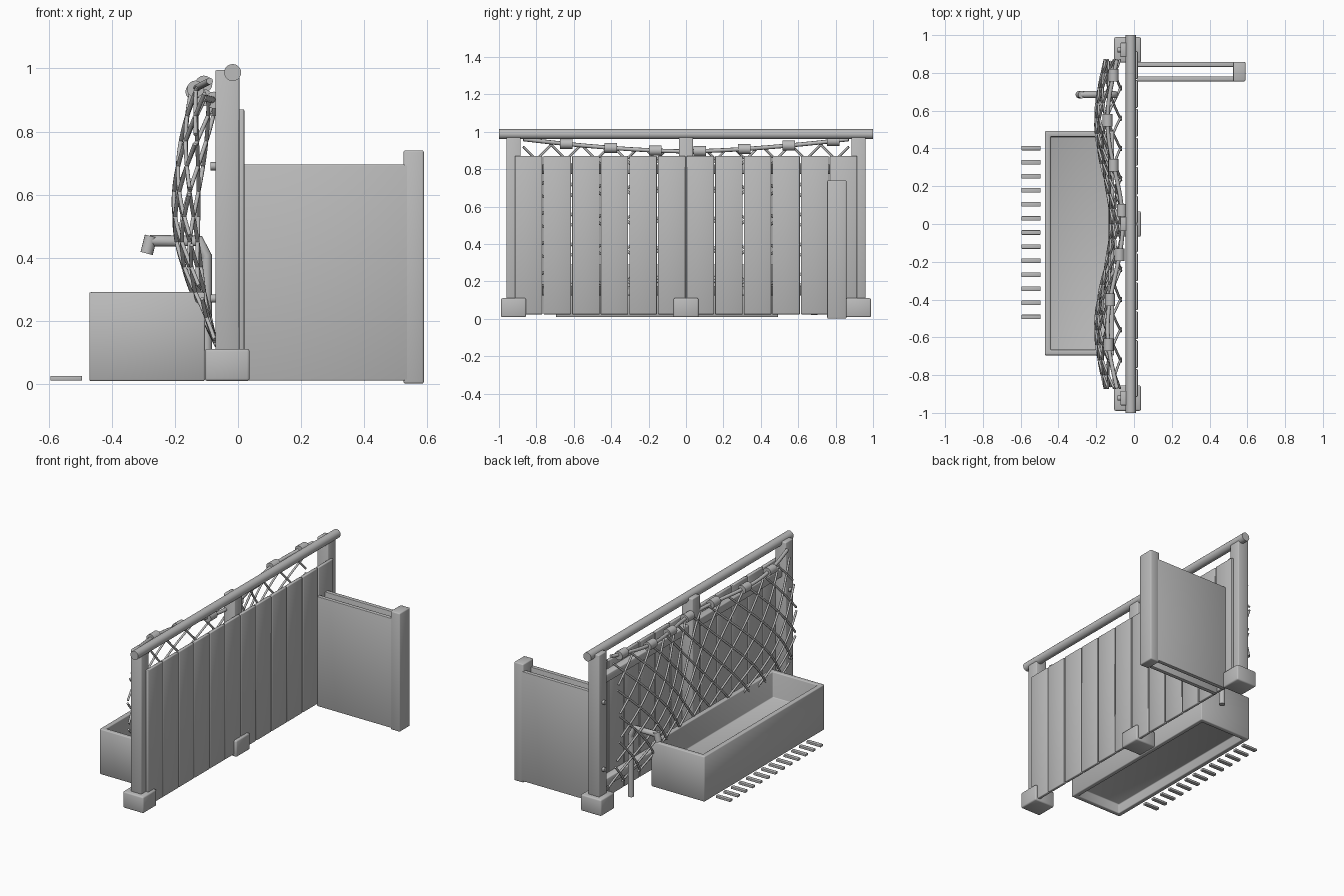
import bpy, bmesh, math
from mathutils import Vector

default = bpy.data.objects.get("Cube")
if default:
    bpy.data.objects.remove(default, do_unlink=True)

grey = bpy.data.materials.new("plain grey")
grey.use_nodes = True
COLOUR = (0.5, 0.5, 0.5, 1)
grey.diffuse_color = COLOUR
grey.node_tree.nodes["Principled BSDF"].inputs["Base Color"].default_value = COLOUR


def finish(obj, angle):
    obj.data.materials.append(grey)
    bpy.ops.object.select_all(action='DESELECT')
    obj.select_set(True)
    bpy.context.view_layer.objects.active = obj
    if obj.type == 'CURVE':
        bpy.ops.object.convert(target='MESH')
    bpy.ops.object.shade_smooth_by_angle(angle=math.radians(angle))


def mesh_object(name, bm, bevel=0):
    mesh = bpy.data.meshes.new(name)
    # Rounded edges share normals with the broad faces for a soft look
    if bevel:
        bmesh.ops.bevel(bm, geom=bm.edges[:], offset=bevel, segments=2,
                        profile=0.5, affect='EDGES')
    bm.to_mesh(mesh)
    bm.free()
    obj = bpy.data.objects.new(name, mesh)
    bpy.context.collection.objects.link(obj)
    finish(obj, 50)


def box_mesh(xs, ys, zs):
    bm = bmesh.new()
    bmesh.ops.create_cube(bm, size=1)
    for v in bm.verts:
        v.co = [r[0] if c < 0 else r[1] for c, r in zip(v.co, (xs, ys, zs))]
    return bm


def box(name, xs, ys, zs, bevel=0.005):
    mesh_object(name, box_mesh(xs, ys, zs), bevel)


def rod(name, start, end, radius, sides=20):
    start, end = Vector(start), Vector(end)
    axis = end - start
    bm = bmesh.new()
    bmesh.ops.create_cone(bm, cap_ends=True, segments=sides, radius1=radius,
                          radius2=radius, depth=axis.length)
    bmesh.ops.transform(bm, matrix=axis.to_track_quat('Z', 'Y').to_matrix().to_4x4(), verts=bm.verts)
    bmesh.ops.translate(bm, vec=(start + end) / 2, verts=bm.verts)
    mesh_object(name, bm)


def cords(name, paths, radius):
    data = bpy.data.curves.new(name, 'CURVE')
    data.dimensions = '3D'
    data.bevel_depth = radius
    data.bevel_resolution = 2
    data.use_fill_caps = True
    for path in paths:
        spline = data.splines.new('POLY')
        spline.points.add(len(path) - 1)
        for point, co in zip(spline.points, path):
            point.co = (*co, 1)
    obj = bpy.data.objects.new(name, data)
    bpy.context.collection.objects.link(obj)
    finish(obj, 60)


# Posts, feet and top rail
for label, y in (("right", -0.922), ("middle", 0), ("left", 0.922)):
    box(f"{label}_post", (-0.072, 0.004), (y - 0.038, y + 0.038), (0.02, 0.995))
    box(f"{label}_foot", (-0.105, 0.037), (y - 0.067, y + 0.067), (0.008, 0.11), 0.008)
    if y:
        for z in (0.27, 0.69):
            rod(f"{label}_post_bolt", (-0.07, y, z), (-0.087, y, z), 0.013, 12)
rod("top_rail", (-0.017, -1, 0.987), (-0.017, 1, 0.987), 0.027)

# Plank wall on two cross rails
PITCH = 0.153
for i in range(12):
    y = (i - 6) * PITCH
    box("wall_plank", (0, 0.02), (y + 0.003, y + PITCH - 0.003), (0.023, 0.87), 0.004)
for z in (0.15, 0.8):
    box("cross_rail", (-0.045, 0.001), (-0.9, 0.9), (z - 0.025, z + 0.025))

# Hollow side partition with end post
for y in (0.768, 0.845):
    box("partition_panel", (0.018, 0.54), (y - 0.013, y + 0.013), (0.01, 0.695), 0.003)
box("partition_end_post", (0.525, 0.59), (0.755, 0.858), (0, 0.74), 0.006)

# Planter: a block hollowed from above and from below, leaving a floor
bm = box_mesh((-0.472, -0.105), (-0.695, 0.492), (0.008, 0.29))
for side, depth in ((1, 0.16), (-1, 0.06)):
    bm.normal_update()
    face = max(bm.faces, key=lambda f: side * f.calc_center_median().z)
    bmesh.ops.inset_region(bm, faces=[face], thickness=0.042)
    hole = bmesh.ops.extrude_face_region(bm, geom=[face])
    floor = [v for v in hole["geom"] if isinstance(v, bmesh.types.BMVert)]
    bmesh.ops.translate(bm, vec=(0, 0, -side * depth), verts=floor)
    if face.is_valid:
        bmesh.ops.delete(bm, geom=[face], context='FACES_ONLY')
bmesh.ops.recalc_face_normals(bm, faces=bm.faces)
mesh_object("planter", bm, 0.005)

# Row of ground slats
for i in range(13):
    y = -0.492 + i * 0.0745
    box("ground_slat", (-0.595, -0.495), (y - 0.012, y + 0.012), (0.01, 0.024), 0.002)

# Billowing net
HALF, BOTTOM, MESH = 0.87, 0.12, 0.16


def top_z(y):
    return 0.895 + 0.065 * (abs(y) / HALF) ** 1.6


def rope(y):
    return Vector((-0.06 - 0.04 * (1 - math.cos(math.tau * y / 1.1)), y, top_z(y)))


def net(y, z):
    t = min(1, (z - BOTTOM) / (top_z(y) - BOTTOM))
    wave = math.sin(math.pi / 2 * min(1, 1.7 * t))
    x = -0.068 + (rope(y).x + 0.06) * wave - 0.058 * math.sin(math.pi * t)
    return (x, y, z)


strands = []
for slope in (-1, 1):
    for i in range(-10, 11):
        path = []
        for k in range(88):
            z = BOTTOM + k * 0.01
            y = i * MESH + slope * (z - 0.53)
            if abs(y) <= HALF and z <= top_z(y):
                path.append(net(y, z))
        if len(path) > 2:
            strands.append(path)
cords("net_strands", strands, 0.0065)
cords("net_top_rope", [[rope(HALF * k / 24) for k in range(-24, 25)]], 0.011)
for i in range(7):
    centre = rope(-0.64 + i * 0.238)
    half_length = Vector((0, 0.033, 0))
    rod("rope_sleeve", centre - half_length, centre + half_length, 0.027, 16)

# Water pipe, spout and nozzle
TAP_Y = 0.685
rod("water_pipe", (-0.1, TAP_Y, 0.02), (-0.1, TAP_Y, 0.41), 0.018, 16)
cords("tap_spout", [[(-0.1, TAP_Y, 0.4), (-0.125, TAP_Y, 0.453), (-0.28, TAP_Y, 0.453)]], 0.019)
rod("tap_nozzle", (-0.276, TAP_Y, 0.468), (-0.29, TAP_Y, 0.413), 0.02, 16)
